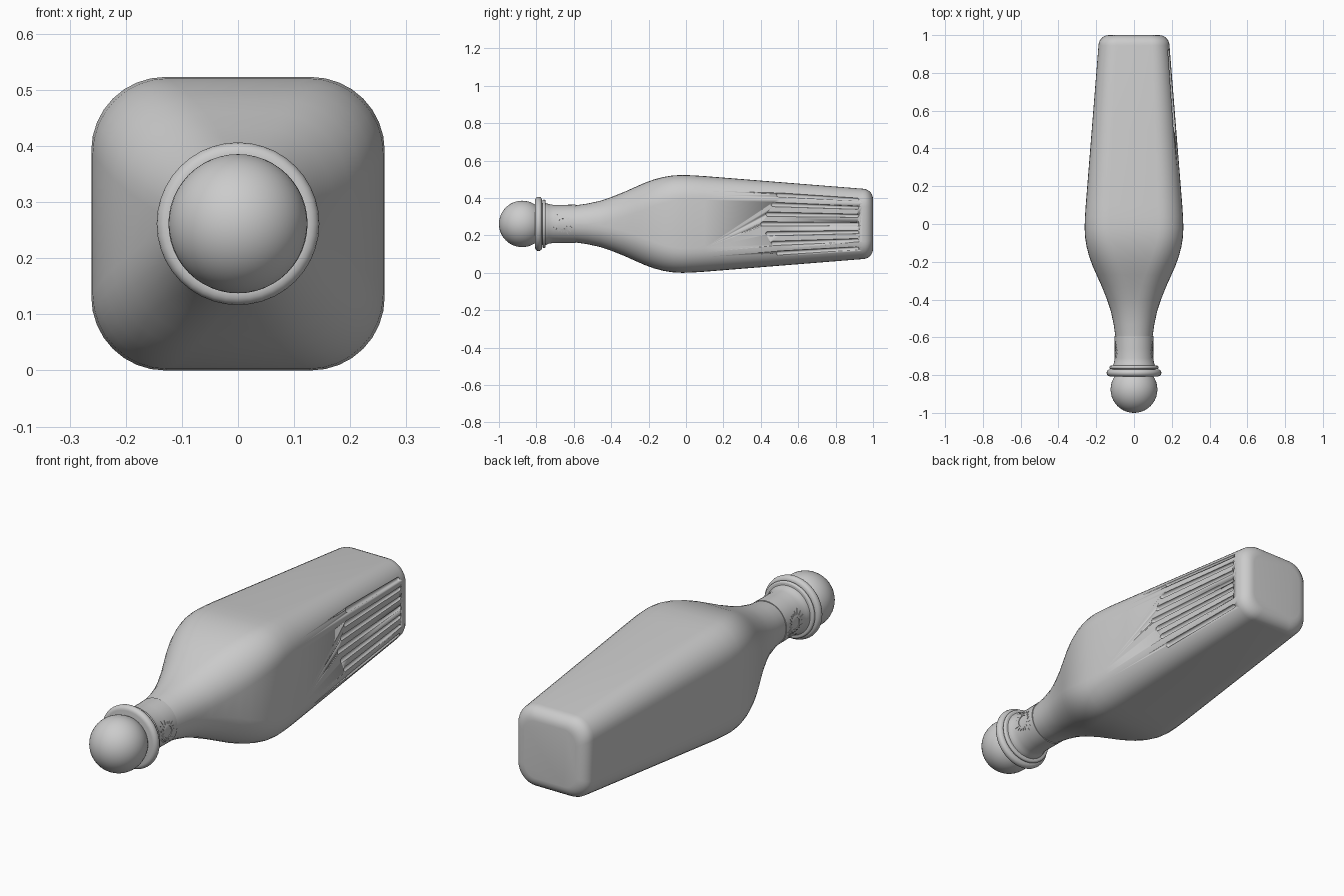
import bpy, bmesh, math, random
from mathutils import Vector, Matrix

if "Cube" in bpy.data.objects:
    bpy.data.objects.remove(bpy.data.objects["Cube"])

CZ = 0.2615          # height of the bottle's long axis
random.seed(4)


def finish(bm, name, angle=35):
    bmesh.ops.recalc_face_normals(bm, faces=bm.faces[:])
    me = bpy.data.meshes.new(name)
    bm.to_mesh(me)
    bm.free()
    ob = bpy.data.objects.new(name, me)
    bpy.context.collection.objects.link(ob)
    bpy.ops.object.select_all(action='DESELECT')
    ob.select_set(True)
    bpy.context.view_layer.objects.active = ob
    bpy.ops.object.shade_smooth_by_angle(angle=math.radians(angle))
    return ob


def skin(bm, rings):
    """Skin a list of closed rings and cap both ends."""
    loops = [[bm.verts.new(p) for p in ring] for ring in rings]
    n = len(loops[0])
    for a, b in zip(loops, loops[1:]):
        for i in range(n):
            j = (i + 1) % n
            bm.faces.new((a[i], a[j], b[j], b[i]))
    bm.faces.new(loops[0])
    bm.faces.new(loops[-1])


def loft(rings, name):
    bm = bmesh.new()
    skin(bm, rings)
    return finish(bm, name)


def rounded_square(y, h, r, steps=8):
    pts = []
    for q in range(4):
        mid = math.pi / 4 + q * math.pi / 2
        cx = math.copysign(h - r, math.cos(mid))
        cz = math.copysign(h - r, math.sin(mid))
        for i in range(steps + 1):
            a = (q + i / steps) * math.pi / 2
            pts.append((cx + r * math.cos(a), y, CZ + cz + r * math.sin(a)))
    return pts


def lathe(profile, name, n=40):
    return loft([[(r * math.cos(2 * math.pi * i / n), y, CZ + r * math.sin(2 * math.pi * i / n))
                  for i in range(n)] for y, r in profile], name)


def corner_ratio(y):
    t = min(max((y + 0.6) / 0.6, 0), 1)
    return 0.98 - 0.48 * t * t * (3 - 2 * t)


# Square bottle body blending into a round neck
shape = [(-.60, .098), (-.53, .108), (-.46, .123), (-.40, .143), (-.33, .171), (-.27, .198),
         (-.22, .220), (-.17, .238), (-.12, .251), (-.07, .259), (-.02, .2615), (.04, .2595),
         (.10, .2555), (.50, .2235), (.945, .188)]
rings = [rounded_square(y, h, h * corner_ratio(y)) for y, h in shape]
for i in range(1, 7):
    a = i / 6 * math.pi / 2
    inset = 0.055 * (1 - math.cos(a))
    rings.append(rounded_square(0.945 + 0.055 * math.sin(a), 0.188 - inset, 0.094 - inset * 0.6))
body = loft(rings, "bottle_body")


def side_point(y, dz):
    """Point on the right-hand surface of the tapered body."""
    h = 0.2635 - 0.08 * y
    over = max(abs(dz) - h / 2, 0)
    return Vector((h / 2 + math.sqrt((h / 2) ** 2 - over ** 2), y, CZ + dz))


def capsule(bm, p, q, rp, rq, n=12):
    """Round-ended tapered rod from p to q."""
    axis = (q - p).normalized()
    u = axis.cross(Vector((0, 0, 1))).normalized()
    w = axis.cross(u)
    stations = []
    for c, r, angles in ((p, rp, (-80, -55, -25, 0)), (q, rq, (0, 25, 55, 80))):
        for d in angles:
            a = math.radians(d)
            stations.append((c + axis * r * math.sin(a), r * math.cos(a)))
    skin(bm, [[c + r * (u * math.cos(2 * math.pi * i / n) + w * math.sin(2 * math.pi * i / n))
               for i in range(n)] for c, r in stations])


# Fanned grooves engraved on the right side
bm = bmesh.new()
for k in range(-3, 4):
    capsule(bm, side_point(0.41 + 0.028 * abs(k), 0.052 * k),
            side_point(0.915, 0.0435 * k), 0.012, 0.009)
cutter = finish(bm, "groove_cutter")
cutter.hide_render = True
mod = body.modifiers.new("grooves", 'BOOLEAN')
mod.operation = 'DIFFERENCE'
mod.solver = 'EXACT'
mod.object = cutter
bpy.context.view_layer.objects.active = body
bpy.ops.object.modifier_apply(modifier=mod.name)
bpy.data.objects.remove(cutter)

# Neck sleeve and collar
lathe([(-.592, .096), (-.592, .103), (-.66, .102), (-.71, .102), (-.735, .106), (-.75, .113),
       (-.775, .113)], "neck_sleeve")


def bead(y, r, half, name):
    lathe([(y - half * math.cos(a), r - half + half * math.sin(a))
           for a in [math.pi * i / 8 for i in range(9)]], name)


bead(-.759, .130, .009, "thin_collar")
bead(-.788, .145, .019, "wide_collar")

# Ball stopper
bm = bmesh.new()
bmesh.ops.create_uvsphere(bm, u_segments=40, v_segments=24, radius=0.124,
                          matrix=Matrix.Translation((0, -0.876, CZ)))
finish(bm, "ball_stopper")

# Plain burst ornament raised on both sides of the neck
bm = bmesh.new()
n = 18
outer = [random.uniform(.045, .072) if i % 2 == 0 else .036 for i in range(2 * n)]
R = 0.1035
for side in (1, -1):
    loops = []
    for depth, is_outer in ((-.006, False), (.001, False), (.001, True), (-.006, True)):
        loop = []
        for i, spike in enumerate(outer):
            a = math.pi * i / n
            r = spike if is_outer else 0.028
            ang = r * math.sin(a) / R
            loop.append(bm.verts.new((side * (R + depth) * math.cos(ang),
                                      -.66 + r * .9 * math.cos(a),
                                      CZ + (R + depth) * math.sin(ang))))
        loops.append(loop)
    for a, b in zip(loops, loops[1:] + loops[:1]):
        for i in range(2 * n):
            j = (i + 1) % (2 * n)
            bm.faces.new((a[i], a[j], b[j], b[i]))
finish(bm, "neck_burst")
